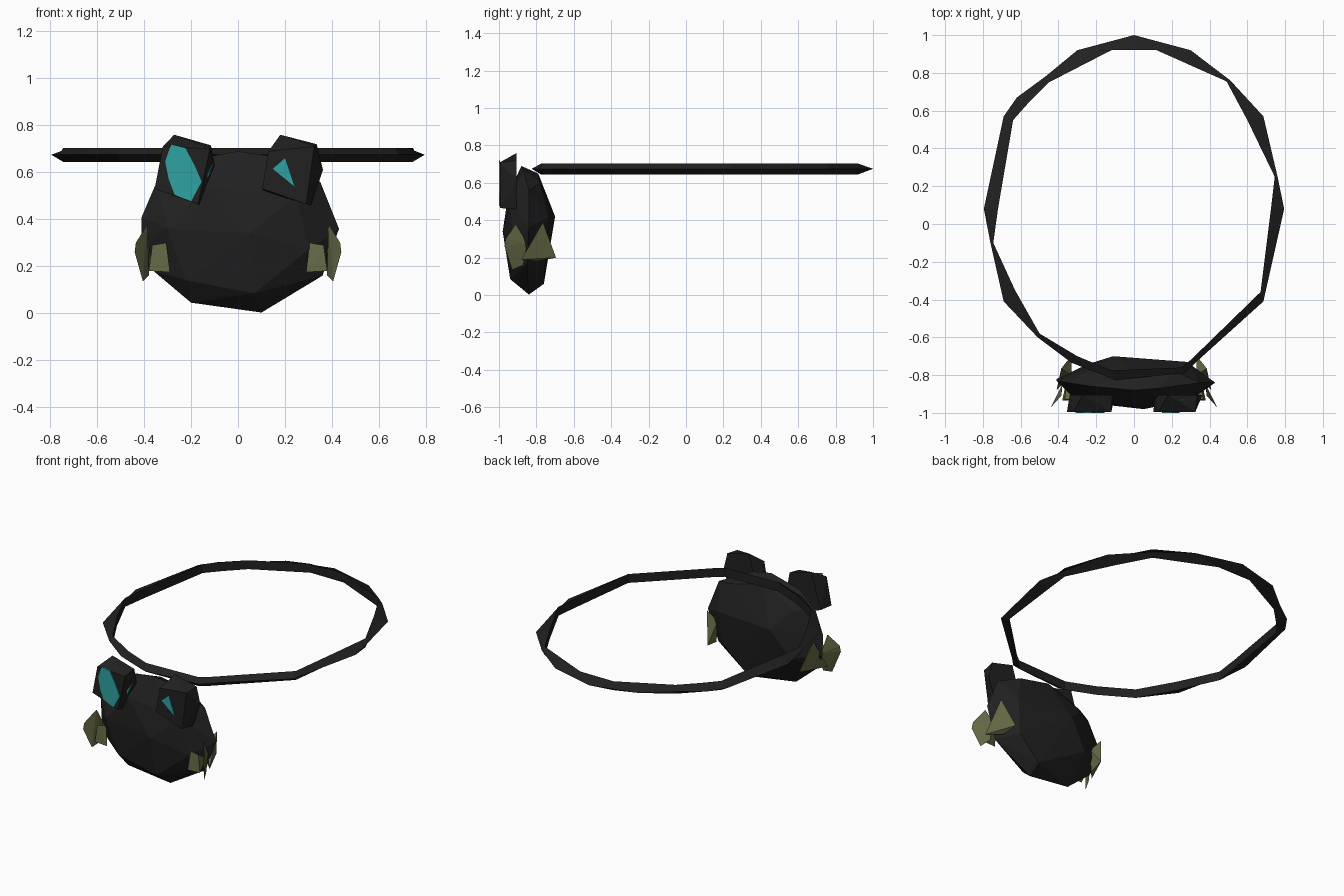
import bpy, bmesh

if "Cube" in bpy.data.objects:
    bpy.data.objects.remove(bpy.data.objects["Cube"])

def material(name, rgb):
    m = bpy.data.materials.new(name)
    m.diffuse_color = (*rgb, 1)
    m.use_nodes = True
    m.node_tree.nodes["Principled BSDF"].inputs["Base Color"].default_value = m.diffuse_color
    return m

BLACK = material("charcoal black", (0.015, 0.015, 0.015))
TEAL = material("teal", (0.03, 0.36, 0.36))
OLIVE = material("olive", (0.13, 0.14, 0.06))

def finish(name, bm, mat):
    bmesh.ops.recalc_face_normals(bm, faces=bm.faces)
    me = bpy.data.meshes.new(name)
    bm.to_mesh(me)
    bm.free()
    me.materials.append(mat)
    ob = bpy.data.objects.new(name, me)
    bpy.context.collection.objects.link(ob)
    return ob

def hull(name, points, mat):
    """Faceted solid wrapped around a few points."""
    bm = bmesh.new()
    for p in points:
        bm.verts.new(p)
    res = bmesh.ops.convex_hull(bm, input=bm.verts)
    loose = [v for v in bm.verts if not v.link_faces]
    bmesh.ops.delete(bm, geom=loose, context='VERTS')
    return finish(name, bm, mat)

def plate(name, outline, y, mat, depth=0.006):
    """Thin front-facing plate from an (x, z) outline."""
    bm = bmesh.new()
    face = bm.faces.new([bm.verts.new((x, y, z)) for x, z in outline])
    ext = bmesh.ops.extrude_face_region(bm, geom=[face])
    for v in ext["geom"]:
        if isinstance(v, bmesh.types.BMVert):
            v.co.y += depth
    return finish(name, bm, mat)

# Neck band: triangular section swept between an outer and an inner outline
outer = [(0, 1), (.3, .92), (.51, .76), (.685, .57), (.76, .25), (.795, .08),
         (.685, -.41), (.33, -.73), (.27, -.79), (-.1, -.825), (-.33, -.735),
         (-.51, -.6), (-.69, -.41), (-.76, -.1), (-.795, .08), (-.69, .57),
         (-.62, .67), (-.47, .78), (-.3, .92)]
inner = [(0, .92), (.12, .92), (.49, .755), (.6, .55), (.745, .25), (.725, .08),
         (.67, -.36), (.3, -.72), (.25, -.76), (-.12, -.775), (-.3, -.70),
         (-.5, -.58), (-.63, -.35), (-.745, -.1), (-.72, .08), (-.64, .55),
         (-.56, .64), (-.45, .75), (-.12, .92)]
bm = bmesh.new()
rings = [[bm.verts.new((*o, .675)), bm.verts.new((*i, .703)), bm.verts.new((*i, .645))]
         for o, i in zip(outer, inner)]
for k, a in enumerate(rings):
    b = rings[(k + 1) % len(rings)]
    for j in range(3):
        n = (j + 1) % 3
        bm.faces.new((a[j], a[n], b[n], b[j]))
finish("neck_band", bm, BLACK)

# Pendant body: flattened faceted stone (rim, front facets, back facets)
rim = [(-.41, -.83, .41), (-.35, -.84, .55), (-.22, -.86, .65), (0, -.88, .69),
       (.13, -.87, .67), (.35, -.84, .56), (.43, -.84, .36), (.36, -.85, .16),
       (.1, -.84, .003), (-.2, -.85, .045), (-.36, -.84, .18), (-.41, -.82, .28)]
front = [(-.3, -.94, .36), (.05, -.98, .34), (-.13, -.95, .54), (.25, -.94, .5),
         (.07, -.94, .085), (-.22, -.925, .14), (.3, -.93, .27)]
back = [(-.11, -.70, .42), (.28, -.73, .42), (.1, -.76, .06), (-.24, -.74, .25),
        (0, -.79, .65), (.22, -.78, .6), (-.24, -.78, .55), (.25, -.75, .2)]
hull("pendant_body", rim + front + back, BLACK)

# Eye blocks: skewed boxes with a top that rises toward the back
F, B = -.994, -.905
hull("left_eye_block", [
    (-.32, F, .71), (-.12, F, .70), (-.17, F, .465), (-.355, F, .53),
    (-.272, B, .76), (-.115, B, .715), (-.10, B, .63), (-.16, B, .46), (-.34, B, .53)], BLACK)
hull("right_eye_block", [
    (.13, F, .69), (.325, F, .71), (.29, F, .465), (.103, F, .53),
    (.18, B, .76), (.335, B, .72), (.362, B, .61), (.31, B, .46), (.11, B, .52)], BLACK)

# Teal inlays on the eye fronts, plus slivers on the block sides
plate("left_eye_inlay", [(-.285, .72), (-.225, .705), (-.185, .63), (-.155, .56),
                         (-.2, .475), (-.27, .505), (-.295, .57), (-.31, .645)], -1, TEAL)
plate("right_eye_inlay", [(.2, .66), (.148, .615), (.24, .54)], -1, TEAL)
hull("left_eye_sliver", [(-.13, -.96, .645), (-.108, -.93, .635),
                         (-.13, -.96, .565), (-.125, -.92, .6)], TEAL)
hull("right_eye_sliver", [(.245, -.945, .735), (.262, -.93, .742),
                          (.262, -.95, .715), (.25, -.92, .73)], TEAL)
hull("right_eye_side_sliver", [(.3, -.96, .525), (.315, -.94, .52),
                               (.315, -.945, .505), (.305, -.93, .51)], TEAL)

# Claws on both flanks: a thin fin pointing forward and a pyramid pointing back
def claw(side, s):
    hull(side + "_fin", [
        (s * .385, -.91, .38), (s * .435, -.965, .3), (s * .44, -.97, .26),
        (s * .405, -.93, .135), (s * .38, -.87, .16), (s * .38, -.85, .28)], OLIVE)
    hull(side + "_pyramid", [
        (s * .385, -.765, .39), (s * .33, -.695, .2), (s * .41, -.88, .19),
        (s * .33, -.80, .32), (s * .34, -.80, .18)], OLIVE)
    hull(side + "_front_tooth", [
        (s * .365, -.93, .29), (s * .305, -.925, .3), (s * .29, -.935, .175),
        (s * .38, -.935, .18), (s * .36, -.84, .24)], OLIVE)

claw("left", -1)
claw("right", 1)
